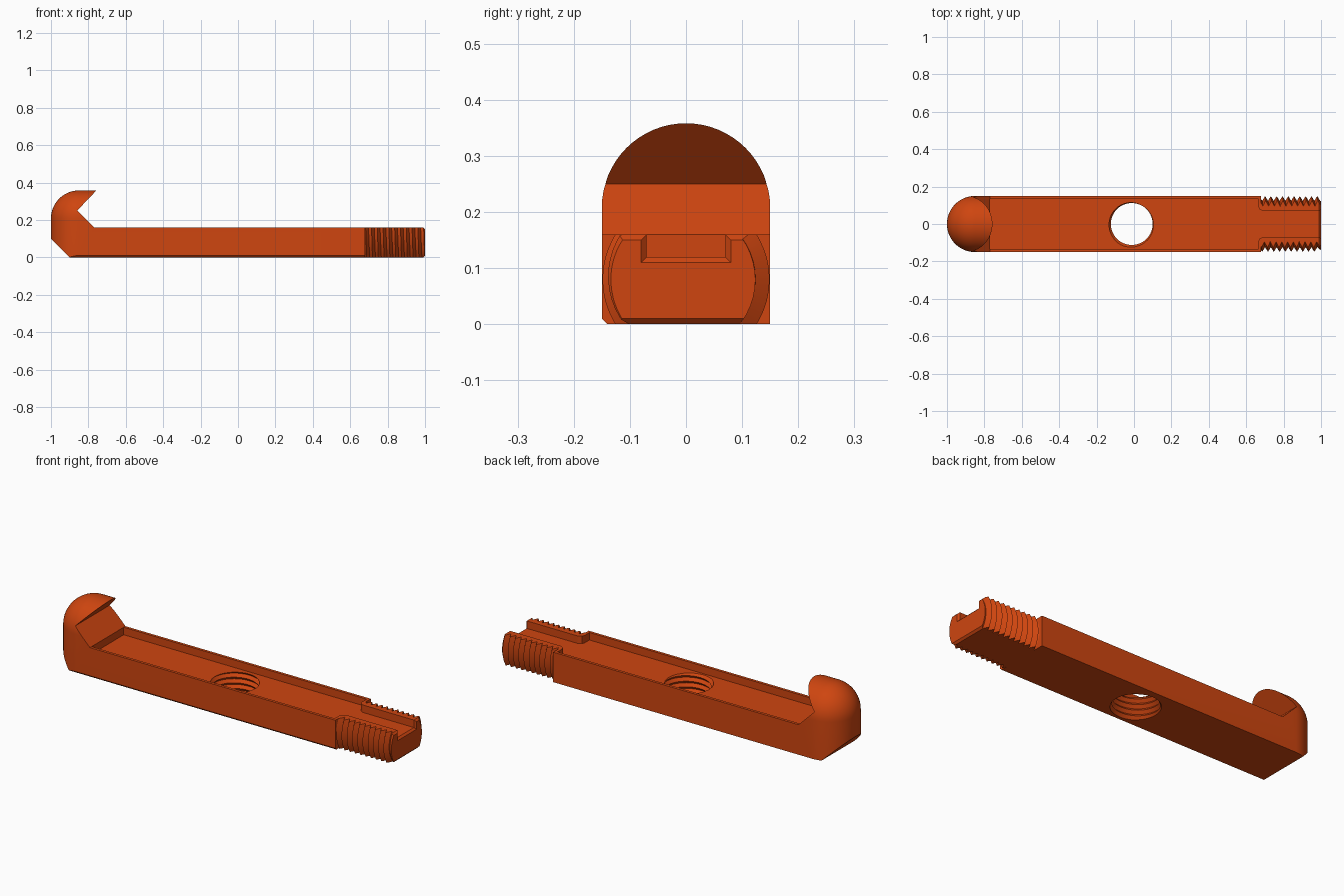
import bpy, bmesh, math
from mathutils import Matrix

if "Cube" in bpy.data.objects:
    bpy.data.objects.remove(bpy.data.objects["Cube"])

orange = bpy.data.materials.new("burnt_orange")
orange.use_nodes = True
orange.diffuse_color = (0.62, 0.06, 0.005, 1)
orange.node_tree.nodes["Principled BSDF"].inputs["Base Color"].default_value = orange.diffuse_color

HALF, DECK, HEAD_X, TOP = 0.15, 0.16, -0.85, 0.358
END = 0.68          # where the bar stops and the threaded end begins


def finish(bm, name):
    bmesh.ops.recalc_face_normals(bm, faces=bm.faces)
    mesh = bpy.data.meshes.new(name)
    bm.to_mesh(mesh)
    bm.free()
    mesh.materials.append(orange)
    obj = bpy.data.objects.new(name, mesh)
    bpy.context.collection.objects.link(obj)
    return obj


def prism(name, points, lo, hi, place):
    """Extrude a 2D outline from lo to hi; place(a, b, t) gives the 3D point."""
    bm = bmesh.new()
    a, b = [[bm.verts.new(place(*p, t)) for p in points] for t in (lo, hi)]
    bm.faces.new(a)
    bm.faces.new(b)
    for i in range(len(a)):
        j = (i + 1) % len(a)
        bm.faces.new((a[i], a[j], b[j], b[i]))
    return finish(bm, name)


def side(x, z, y):
    return (x, y, z)


def plan(x, y, z):
    return (x, y, z)


def thread(name, lo, hi, pitch, crest, root, matrix, limit=10.0, n=48):
    """Helical screw solid along z; the radius tapers near the limit height."""
    rows = int((hi - lo) / pitch * 2)
    bm = bmesh.new()
    grid = {}
    for k in range(rows + 3):
        for j in range(n if k <= rows else 1):
            z = lo + pitch * (k / 2 + j / n)
            r = max(0.05, min(root if k % 2 else crest, limit - z))
            a = math.tau * j / n
            grid[k, j] = bm.verts.new((r * math.cos(a), r * math.sin(a), z))

    def v(k, j):
        return grid[k, j] if j < n else grid[k + 2, 0]

    for k in range(rows):
        for j in range(n):
            bm.faces.new((v(k, j), v(k, j + 1), v(k + 1, j + 1), v(k + 1, j)))
    # Close each spiral end with a fan
    for k, z in ((0, lo - pitch), (rows, hi + 2 * pitch)):
        hub = bm.verts.new((0, 0, z))
        rim = [v(k, j) for j in range(n + 1)] + [v(k + 1, 0)]
        for i, p in enumerate(rim):
            bm.faces.new((p, rim[(i + 1) % len(rim)], hub))
    bm.transform(matrix)
    return finish(bm, name)


def combine(obj, cutter, operation):
    mod = obj.modifiers.new(operation, "BOOLEAN")
    mod.operation, mod.object, mod.solver = operation, cutter, "EXACT"
    bpy.context.view_layer.update()
    result = obj.evaluated_get(bpy.context.evaluated_depsgraph_get())
    mesh = bpy.data.meshes.new_from_object(result)
    obj.modifiers.clear()
    obj.data = mesh


# Hooked bar: side outline
bar = prism("hooked_bar", [
    (-1, 0.1), (-0.9, 0), (END, 0), (END, DECK), (-0.77, DECK),
    (-0.86, 0.25), (-0.755, TOP + 0.002), (-1, TOP + 0.002)], -0.2, 0.2, side)

# Envelope: round nose and domed top, carried straight along the bar
bm = bmesh.new()
steps = 16
section = [(0, -0.1), (HALF, -0.1)]
section += [(HALF * math.cos(a), TOP - HALF + HALF * math.sin(a))
            for a in (math.pi / 2 * i / steps for i in range(steps + 1))]
columns = [[(1.1, r, z) for r, z in section]]
for i in range(2 * steps + 1):
    a = math.pi / 2 + math.pi * i / (2 * steps)
    columns.append([(HEAD_X + r * math.cos(a), r * math.sin(a), z) for r, z in section])
columns.append([(1.1, -r, z) for r, z in section])
columns = [[bm.verts.new(p) for p in col] for col in columns]
for a, b in zip(columns, columns[1:]):
    for i in range(len(section) - 1):
        bm.faces.new((a[i], b[i], b[i + 1], a[i + 1]))
bmesh.ops.remove_doubles(bm, verts=bm.verts, dist=0.0001)
bmesh.ops.holes_fill(bm, edges=[e for e in bm.edges if e.is_boundary], sides=0)
envelope = finish(bm, "envelope_cutter")

# Recess in the deck, narrowing to a slot through the threaded end
half_plan = [(-0.77, 0.135), (0.665, 0.135), (0.665, 0.095),
             (0.67, 0.08), (0.69, 0.07), (1.1, 0.07)]
recess = prism("recess_cutter",
               half_plan + [(x, -y) for x, y in reversed(half_plan)], 0.12, 0.165, plan)

# Chamfer along the lower front edge
chamfer = prism("chamfer_cutter", [(-0.16, 0.02), (-0.16, -0.01), (-0.13, -0.01)],
                -1.1, 1.1, lambda y, z, x: (x, y, z))

# Tapped hole through the bar
hole = thread("hole_cutter", -0.08, 0.24, 0.03, 0.126, 0.112,
              Matrix.Translation((-0.012, 0, 0)))

combine(bar, envelope, "INTERSECT")
combine(bar, chamfer, "DIFFERENCE")
combine(bar, recess, "DIFFERENCE")
combine(bar, hole, "DIFFERENCE")

# Threaded end with flats above and below and bevelled tip
rod = thread("threaded_end", 0.6, 1.06, 0.031, 0.149, 0.124,
             Matrix.Translation((0, 0, DECK / 2)) @ Matrix.Rotation(math.pi / 2, 4, "Y"),
             limit=1.134)
trim = prism("trim_cutter", [(END, 0), (0.99, 0), (1, 0.01), (1, DECK - 0.01),
                             (0.99, DECK), (END, DECK)], -0.2, 0.2, side)

# Flared mouth of the slot
bm = bmesh.new()
for x, w, z in ((0.99, 0.07, 0.12), (1.01, 0.09, 0.1)):
    for s in (-1, 1):
        bm.verts.new((x, s * w, z))
        bm.verts.new((x, s * w, 0.2))
bmesh.ops.convex_hull(bm, input=bm.verts)
flare = finish(bm, "flare_cutter")

combine(rod, trim, "INTERSECT")
combine(rod, recess, "DIFFERENCE")
combine(rod, flare, "DIFFERENCE")

for cutter in (envelope, recess, chamfer, hole, trim, flare):
    bpy.data.objects.remove(cutter)

# Smooth rounded areas, keep machined edges crisp
for obj in (bar, rod):
    bpy.ops.object.select_all(action="DESELECT")
    obj.select_set(True)
    bpy.context.view_layer.objects.active = obj
    bpy.ops.object.shade_smooth_by_angle(angle=math.radians(25))
